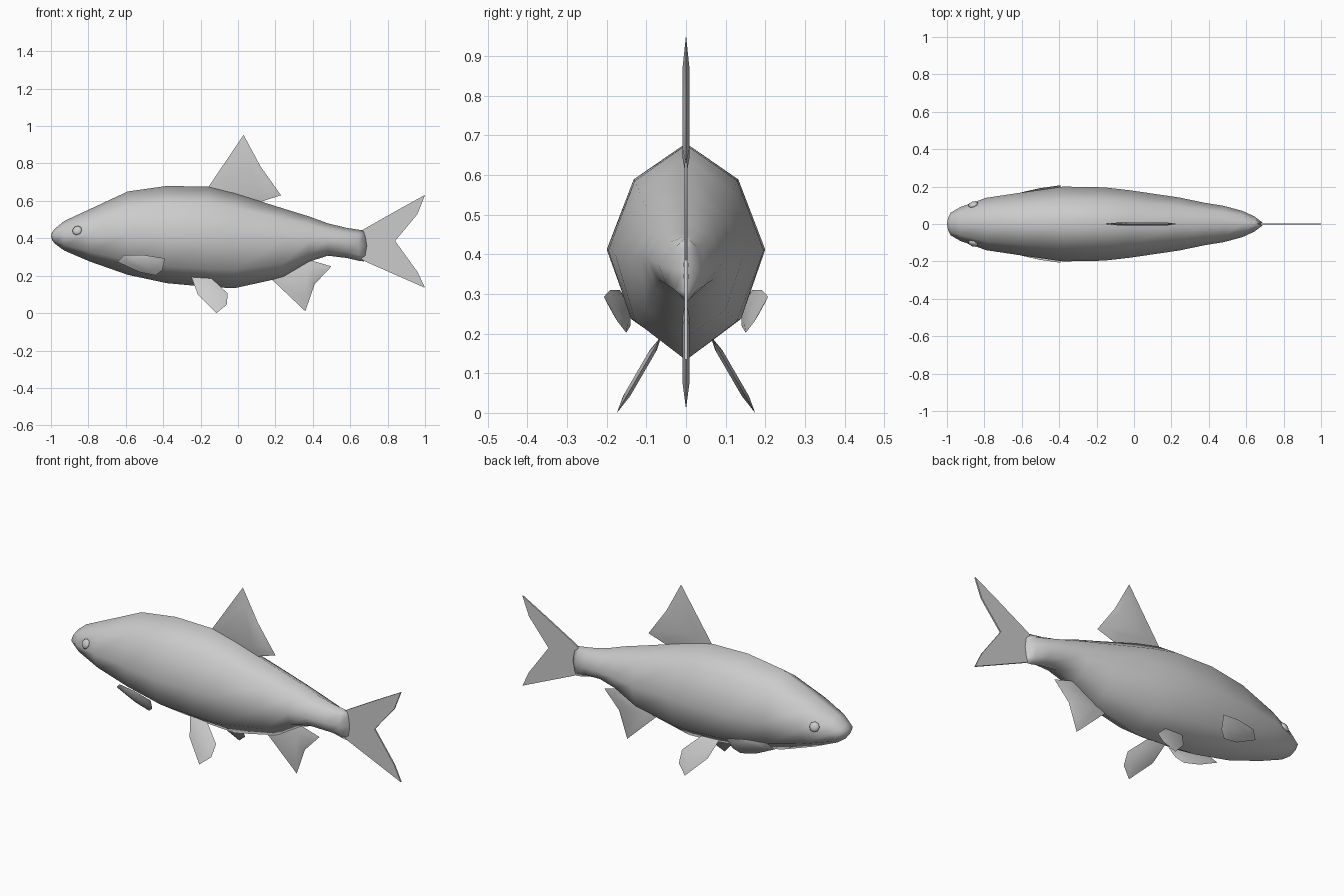
import bpy, bmesh, math
from mathutils import Vector, Euler

if "Cube" in bpy.data.objects:
    bpy.data.objects.remove(bpy.data.objects["Cube"])


def make_object(name, bm, angle):
    bmesh.ops.recalc_face_normals(bm, faces=bm.faces)
    me = bpy.data.meshes.new(name)
    bm.to_mesh(me)
    bm.free()
    me.shade_smooth()
    if angle < 180:
        me.set_sharp_from_angle(angle=math.radians(angle))
    ob = bpy.data.objects.new(name, me)
    bpy.context.collection.objects.link(ob)
    return ob


def fin(name, outline, t, inset, to_y=lambda x, z: 0.0):
    """Fin from an x,z outline: sharp rim, raised panel on both sides."""
    bm = bmesh.new()
    n = len(outline)
    cx = sum(p[0] for p in outline) / n
    cz = sum(p[1] for p in outline) / n
    rim = [bm.verts.new((x, to_y(x, z), z)) for x, z in outline]
    for s in (-1, 1):
        panel = []
        for x, z in outline:
            px, pz = cx + (x - cx) * inset, cz + (z - cz) * inset
            panel.append(bm.verts.new((px, to_y(px, pz) + s * t, pz)))
        bm.faces.new(panel if s < 0 else panel[::-1])
        for i in range(n):
            j = (i + 1) % n
            q = [rim[i], rim[j], panel[j], panel[i]]
            bm.faces.new(q if s < 0 else q[::-1])
    return make_object(name, bm, 75)


def mirror_y(ob):
    m = ob.modifiers.new("mirror", 'MIRROR')
    m.use_axis = (False, True, False)


# Body: eight-sided sections (x, top, middle, bottom, half width)
sections = [
    (-0.995, 0.43, 0.412, 0.392, 0.03),
    (-0.98, 0.45, 0.412, 0.372, 0.06),
    (-0.93, 0.492, 0.415, 0.335, 0.09),
    (-0.79, 0.557, 0.42, 0.275, 0.14),
    (-0.59, 0.65, 0.42, 0.205, 0.17),
    (-0.38, 0.68, 0.412, 0.16, 0.2),
    (-0.16, 0.676, 0.41, 0.14, 0.196),
    (-0.02, 0.642, 0.405, 0.133, 0.18),
    (0.24, 0.56, 0.39, 0.19, 0.142),
    (0.38, 0.517, 0.39, 0.275, 0.113),
    (0.48, 0.48, 0.388, 0.307, 0.097),
    (0.58, 0.456, 0.375, 0.295, 0.07),
    (0.645, 0.446, 0.365, 0.28, 0.04),
    (0.675, 0.442, 0.36, 0.276, 0.006),
]
bm = bmesh.new()
rings = []
for k, (x, top, mid, bot, w) in enumerate(sections):
    up, dn = mid + (top - mid) * 0.66, mid + (bot - mid) * 0.64
    half = [(0, top), (0.66 * w, up), (w, mid), (0.71 * w, dn), (0, bot)]
    pts = half + [(-y, z) for y, z in half[3:0:-1]]
    bulge = 0.014 if k == len(sections) - 1 else 0
    rings.append([bm.verts.new((x + bulge * (1 - abs(z - mid) / (top - mid)), y, z))
                  for y, z in pts])
for a, b in zip(rings, rings[1:]):
    for i in range(8):
        j = (i + 1) % 8
        bm.faces.new((a[i], a[j], b[j], b[i]))
tip = bm.verts.new((-1.0, 0, 0.412))
for i in range(8):
    bm.faces.new((tip, rings[0][i], rings[0][(i + 1) % 8]))
bm.faces.new(rings[-1])
make_object("body", bm, 180)

# Fins on the centre line
fin("dorsal_fin", [(-0.16, 0.672), (0.03, 0.953), (0.12, 0.785), (0.23, 0.63),
                   (0.12, 0.595)], 0.009, 0.62)
fin("tail_fin", [(0.66, 0.44), (0.68, 0.453), (0.86, 0.555), (1.0, 0.632), (0.96, 0.53),
                 (0.84, 0.386), (0.96, 0.22), (1.0, 0.135), (0.68, 0.276), (0.66, 0.29)],
    0.004, 1.0)
fin("anal_fin", [(0.17, 0.19), (0.36, 0.01), (0.41, 0.155), (0.5, 0.25),
                 (0.38, 0.285)], 0.009, 0.6)

# Paired belly and side fins
mirror_y(fin("pelvic_fin", [(-0.25, 0.195), (-0.215, 0.1), (-0.115, 0.0), (-0.06, 0.045),
                            (-0.055, 0.105), (-0.14, 0.185)], 0.009, 0.6,
             lambda x, z: 0.07 + (0.18 - z) * 0.58))
mirror_y(fin("pectoral_fin", [(-0.645, 0.275), (-0.61, 0.31), (-0.5, 0.31), (-0.39, 0.293),
                              (-0.405, 0.23), (-0.44, 0.202), (-0.53, 0.22)], 0.009, 0.65,
             lambda x, z: 0.135 + (x + 0.62) * 0.22 + (z - 0.25) * 0.5))

# Eyes: flat octagonal buttons, following the slope of the head
bm = bmesh.new()
bmesh.ops.create_uvsphere(bm, u_segments=8, v_segments=6, radius=0.027)
bmesh.ops.scale(bm, vec=(1, 1, 0.5), verts=bm.verts)
normal = Vector((-0.3, 0.85, 0.4)).normalized()
rot = normal.to_track_quat('Z', 'Y').to_matrix()
bmesh.ops.rotate(bm, cent=(0, 0, 0), matrix=rot, verts=bm.verts)
bmesh.ops.translate(bm, vec=(-0.86, 0.104, 0.442), verts=bm.verts)
mirror_y(make_object("eye", bm, 60))
